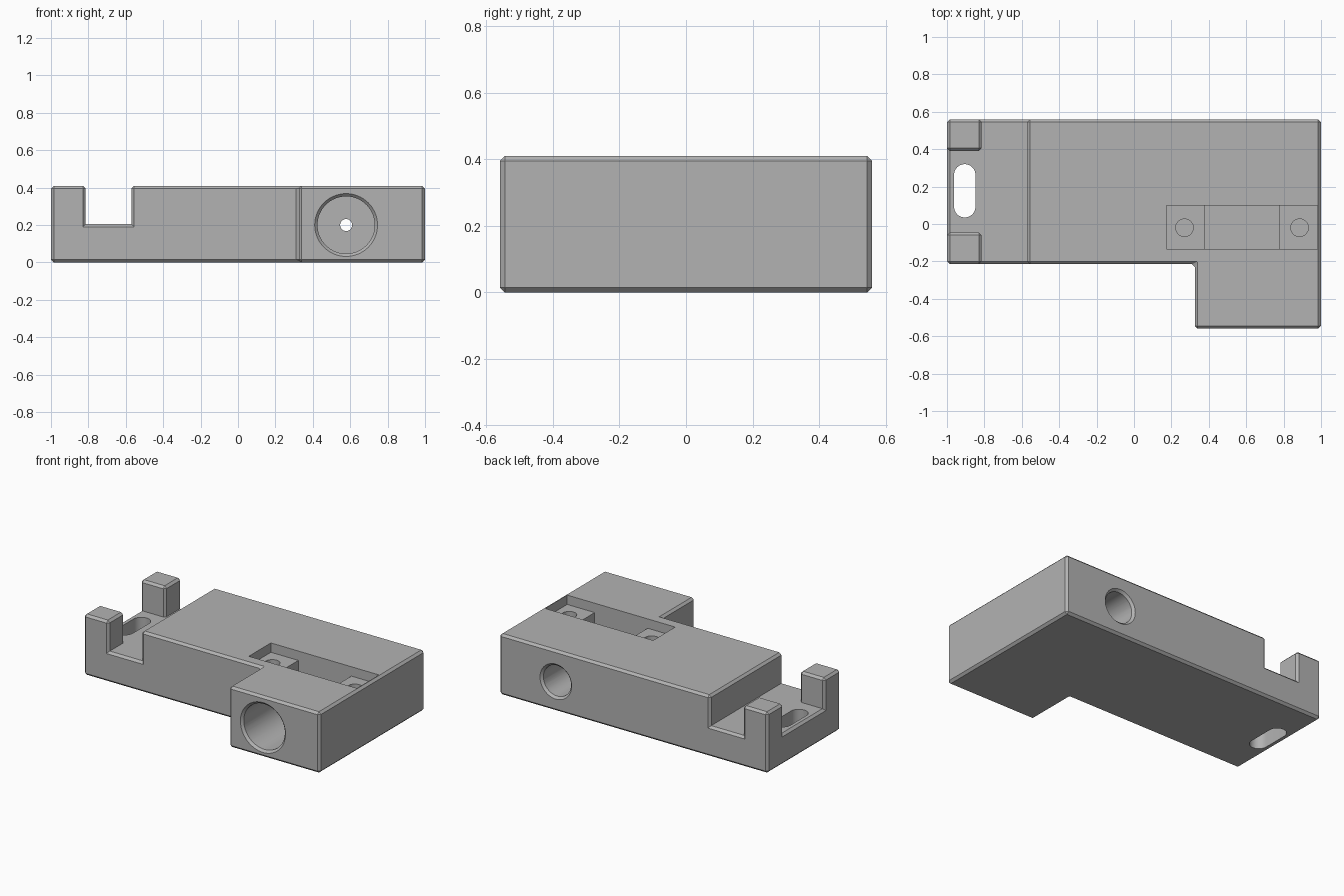
import bpy, bmesh, math
from mathutils import Vector, Matrix

cube = bpy.data.objects.get("Cube")
if cube:
    bpy.data.objects.remove(cube, do_unlink=True)

HEIGHT, CHAMFER = 0.41, 0.015
BORE_X, BORE_Z = 0.578, 0.2

plastic = bpy.data.materials.new("grey_plastic")
plastic.use_nodes = True
colour = (0.45, 0.45, 0.45, 1)
plastic.diffuse_color = colour
plastic.node_tree.nodes["Principled BSDF"].inputs["Base Color"].default_value = colour


def finish(name, bm):
    bmesh.ops.recalc_face_normals(bm, faces=bm.faces)
    mesh = bpy.data.meshes.new(name)
    bm.to_mesh(mesh)
    bm.free()
    mesh.materials.append(plastic)
    ob = bpy.data.objects.new(name, mesh)
    bpy.context.collection.objects.link(ob)
    return ob


def prism(name, outline, z0, z1):
    """Extrude a flat outline from z0 to z1."""
    bm = bmesh.new()
    face = bm.faces.new([bm.verts.new((x, y, z0)) for x, y in outline])
    top = bmesh.ops.extrude_face_region(bm, geom=[face])["geom"]
    verts = [v for v in top if isinstance(v, bmesh.types.BMVert)]
    bmesh.ops.translate(bm, verts=verts, vec=(0, 0, z1 - z0))
    return finish(name, bm)


def box(name, x0, x1, y0, y1, z0, z1):
    return prism(name, [(x0, y0), (x1, y0), (x1, y1), (x0, y1)], z0, z1)


def rod(name, start, end, r0, r1=None):
    """Cylinder or cone between two points."""
    a, b = Vector(start), Vector(end)
    axis = b - a
    bm = bmesh.new()
    place = Matrix.Translation((a + b) / 2) @ axis.to_track_quat('Z', 'Y').to_matrix().to_4x4()
    bmesh.ops.create_cone(bm, cap_ends=True, segments=64, radius1=r0,
                          radius2=r0 if r1 is None else r1,
                          depth=axis.length, matrix=place)
    return finish(name, bm)


def cut(target, cutter):
    mod = target.modifiers.new("cut", 'BOOLEAN')
    mod.operation, mod.solver, mod.object = 'DIFFERENCE', 'EXACT', cutter
    bpy.ops.object.select_all(action='DESELECT')
    bpy.context.view_layer.objects.active = target
    target.select_set(True)
    bpy.ops.object.modifier_apply(modifier=mod.name)
    bpy.data.objects.remove(cutter, do_unlink=True)


# L-shaped block
body = prism("mounting_block", [(-1, -0.215), (0.325, -0.215), (0.325, -0.56),
                                (1, -0.56), (1, 0.56), (-1, 0.56)], 0, HEIGHT)

# Cross channel and the gap between the two posts, cut as one T shape
cut(body, prism("channel_cutter", [(-0.815, -1), (-0.57, -1), (-0.57, 1), (-0.815, 1),
                                   (-0.815, 0.39), (-1.2, 0.39), (-1.2, -0.045),
                                   (-0.815, -0.045)], 0.205, 0.6))

# Chamfer the outer edges and the inner corner of the L
bm = bmesh.new()
bm.from_mesh(body.data)
bmesh.ops.remove_doubles(bm, verts=bm.verts, dist=0.0001)
bmesh.ops.dissolve_limit(bm, angle_limit=0.01, verts=bm.verts, edges=bm.edges)


def chamfered(edge):
    middle = (edge.verts[0].co + edge.verts[1].co) / 2
    inner_corner = abs(middle.x - 0.325) < 0.01 and abs(middle.y + 0.215) < 0.01
    return edge.is_convex or inner_corner


bmesh.ops.bevel(bm, geom=[e for e in bm.edges if chamfered(e)], offset=CHAMFER,
                offset_type='OFFSET', segments=1, affect='EDGES', profile=0.5)
bm.to_mesh(body.data)
bm.free()

# Rounded slot through the floor between the posts
r = 0.057
slot = [(-0.905 + r * math.cos(t), y + r * math.sin(t))
        for y, start in ((0.263, 0), (0.092, math.pi))
        for t in [start + math.pi * i / 24 for i in range(25)]]
cut(body, prism("slot_cutter", slot, -0.1, 0.5))

# Top recess with two screw ledges and a deep middle pocket
cut(body, box("recess_cutter", 0.175, 0.98, -0.135, 0.1, 0.347, 0.6))
cut(body, box("pocket_cutter", 0.38, 0.775, -0.135, 0.1, 0.13, 0.5))
for x in (0.27, 0.885):
    cut(body, rod("screw_cutter", (x, -0.02, 0.1), (x, -0.02, 0.5), 0.047))

# Front and back bores with chamfered rims, joined by a narrow hole
for side, radius, end in ((-1, 0.153, -0.18), (1, 0.103, 0.16)):
    cut(body, rod("bore_cutter", (BORE_X, side * 0.7, BORE_Z), (BORE_X, end, BORE_Z), radius))
    cut(body, rod("rim_cutter", (BORE_X, side * 0.575, BORE_Z),
                  (BORE_X, side * 0.545, BORE_Z), radius + 0.03, radius))
cut(body, rod("wire_hole_cutter", (BORE_X, -0.3, BORE_Z), (BORE_X, 0.3, BORE_Z), 0.032))

bpy.ops.object.select_all(action='DESELECT')
body.select_set(True)
bpy.context.view_layer.objects.active = body
bpy.ops.object.shade_smooth_by_angle(angle=math.radians(30))
